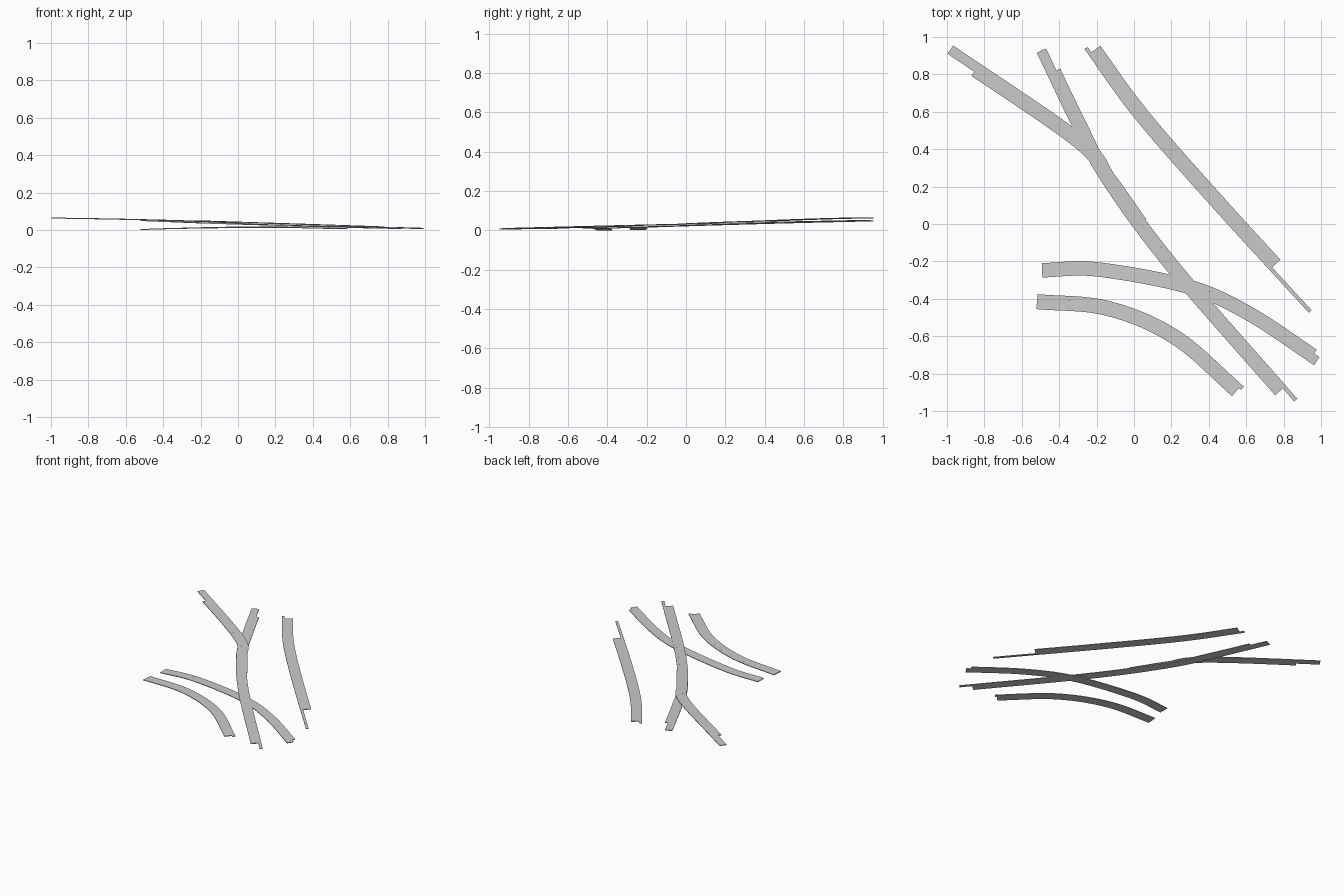
import bpy, bmesh
from mathutils import Vector

if "Cube" in bpy.data.objects:
    bpy.data.objects.remove(bpy.data.objects["Cube"])

THICK = 0.005


def smooth_path(points, steps=24):
    """Catmull-Rom curve through the control points."""
    p = [Vector(q).to_3d() for q in points]
    p = [2 * p[0] - p[1]] + p + [2 * p[-1] - p[-2]]
    out = []
    for a, b, c, d in zip(p, p[1:], p[2:], p[3:]):
        for i in range(steps):
            t = i / steps
            out.append(0.5 * (2 * b + (c - a) * t + (2 * a - 5 * b + 4 * c - d) * t * t
                              + (3 * b - a - 3 * c + d) * t ** 3))
    return out + [p[-2]]


def sample(path, dist):
    """Point and left-hand normal at a distance along the path."""
    for a, b in zip(path, path[1:]):
        seg = (b - a).length
        if dist <= seg or b is path[-1]:
            d = (b - a).normalized()
            return a + d * dist, Vector((-d.y, d.x, 0))
        dist -= seg


def height(t, z0, zm, z1):
    """Quadratic through start, middle and end heights."""
    return z0 * (1 - t) * (1 - 2 * t) + 4 * zm * t * (1 - t) + z1 * t * (2 * t - 1)


def lane(name, path, heights, inner, outer, trim_start, trim_end, n=36):
    """Thin solid lane between two sideways offsets of the road edge."""
    total = sum((b - a).length for a, b in zip(path, path[1:]))
    bm = bmesh.new()
    rings = []
    for i in range(n + 1):
        dist = trim_start + (total - trim_start - trim_end) * i / n
        p, side = sample(path, dist)
        p.z = height(dist / total, *heights)
        l, r = p + side * outer, p + side * inner
        down = Vector((0, 0, -THICK))
        rings.append([bm.verts.new(v) for v in (l, r, r + down, l + down)])
    for a, b in zip(rings, rings[1:]):
        for k in range(4):
            m = (k + 1) % 4
            bm.faces.new((a[k], a[m], b[m], b[k]))
    bm.faces.new(rings[0])
    bm.faces.new(rings[-1][::-1])
    bmesh.ops.recalc_face_normals(bm, faces=bm.faces)
    mesh = bpy.data.meshes.new(name)
    bm.to_mesh(mesh)
    bm.free()
    bpy.context.collection.objects.link(bpy.data.objects.new(name, mesh))


def road(name, edge, heights, *lanes):
    """Side-by-side lanes (width, start trim, end trim) along one road edge."""
    path, offset = smooth_path(edge), 0
    for i, (width, start, end) in enumerate(lanes):
        lane(f"{name}_lane_{i + 1}", path, heights, offset, offset + width, start, end)
        offset += width


# Three roads running down from the north
road("east_road",
     [(-0.265, 0.935), (0, 0.57), (0.4, 0.11), (0.935, -0.475)],
     (0.051, 0.033, 0.011), (0.02, 0, 0), (0.06, 0.035, 0.312))
road("main_road",
     [(-0.52, 0.915), (-0.33, 0.52), (-0.17, 0.22), (0.18, -0.255), (0.815, -0.985)],
     (0.053, 0.032, 0.01), (0.055, 0, 0.092), (0.022, 0.13, 0))
road("northwest_branch",
     [(-1.012, 0.888), (-0.33, 0.42), (-0.17, 0.22), (0, -0.02)],
     (0.066, 0.055, 0.035), (0.027, 0.172, 0), (0.053, 0, 0))

# Two curved roads from the west
road("cross_road",
     [(-0.49, -0.286), (-0.2, -0.281), (0.28, -0.372), (0.6, -0.515), (0.963, -0.755)],
     (0.006, 0.021, 0.011), (0.052, 0, 0), (0.025, 0, 0.035))
road("southwest_road",
     [(-0.522, -0.455), (-0.15, -0.49), (0.2, -0.64), (0.535, -0.93)],
     (0.005, 0.016, 0.009), (0.057, 0, 0.015), (0.023, 0, 0))
